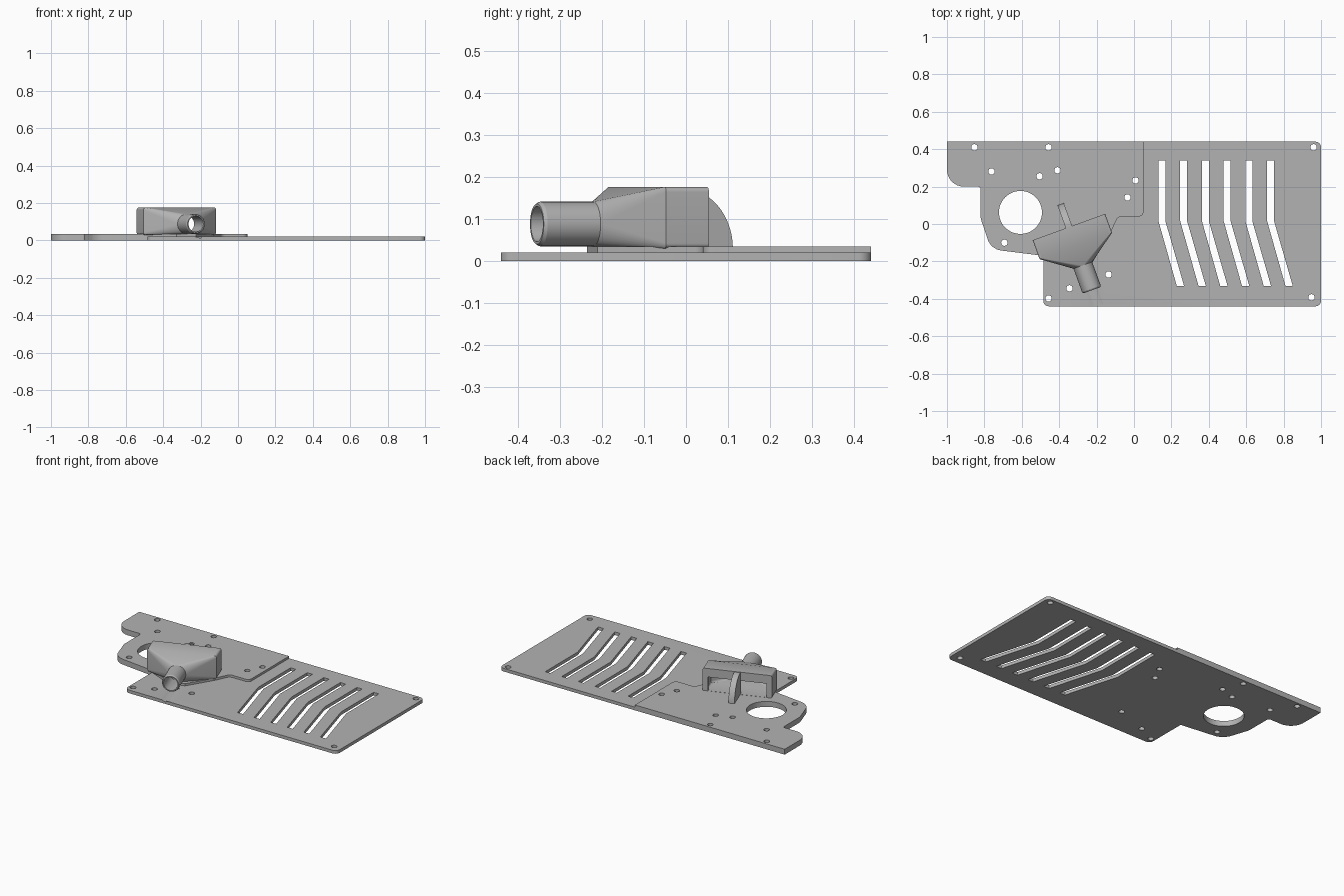
import bpy, bmesh
from math import sin, cos, pi, radians
from mathutils import Vector

if "Cube" in bpy.data.objects:
    bpy.data.objects.remove(bpy.data.objects["Cube"])

grey = bpy.data.materials.new("plain_grey")
grey.use_nodes = True
grey.diffuse_color = (0.45, 0.45, 0.45, 1)
grey.node_tree.nodes["Principled BSDF"].inputs["Base Color"].default_value = grey.diffuse_color


def make(name, bm):
    bmesh.ops.remove_doubles(bm, verts=bm.verts, dist=1e-5)
    bmesh.ops.recalc_face_normals(bm, faces=bm.faces)
    mesh = bpy.data.meshes.new(name)
    bm.to_mesh(mesh)
    bm.free()
    ob = bpy.data.objects.new(name, mesh)
    bpy.context.collection.objects.link(ob)
    mesh.materials.append(grey)
    return ob


def rounded(corners, steps=8):
    """Outline from (x, y, radius) corners, with arcs at the rounded ones."""
    out = []
    for i, (x, y, r) in enumerate(corners):
        p = Vector((x, y))
        if r == 0:
            out.append(p)
            continue
        a = (Vector(corners[i - 1][:2]) - p).normalized()
        b = (Vector(corners[(i + 1) % len(corners)][:2]) - p).normalized()
        half = a.angle(b) / 2
        centre = p + (a + b).normalized() * (r / sin(half))
        reach = r * cos(half) / sin(half)
        start, end = p + a * reach - centre, p + b * reach - centre
        for k in range(steps + 1):
            # Spread the points evenly by angle along the arc
            t, span = k / steps, pi - 2 * half
            out.append(centre + (start * sin((1 - t) * span) + end * sin(t * span)) / sin(span))
    return out


def extrude(bm, pts, z0, z1):
    face = bm.faces.new([bm.verts.new((x, y, z0)) for x, y in pts])
    new = bmesh.ops.extrude_face_region(bm, geom=[face])["geom"]
    bmesh.ops.translate(bm, vec=(0, 0, z1 - z0),
                        verts=[v for v in new if isinstance(v, bmesh.types.BMVert)])


def circle(x, y, r, n):
    return [(x + r * cos(2 * pi * k / n), y + r * sin(2 * pi * k / n)) for k in range(n)]


def smooth(ob, angle=30):
    bpy.ops.object.select_all(action='DESELECT')
    ob.select_set(True)
    bpy.context.view_layer.objects.active = ob
    bpy.ops.object.shade_smooth_by_angle(angle=radians(angle))


def cut(ob, cutter):
    mod = ob.modifiers.new("cut", 'BOOLEAN')
    mod.object = cutter
    mod.operation = 'DIFFERENCE'
    mod.solver = 'EXACT'
    bpy.context.view_layer.objects.active = ob
    bpy.ops.object.modifier_apply(modifier=mod.name)
    bpy.data.objects.remove(cutter)


# Mounting plate outline
THICK, THIN = 0.034, 0.02
bm = bmesh.new()
extrude(bm, rounded([(-1, .44, 0), (1, .44, .03), (1, -.44, .03), (-.485, -.44, .03),
                     (-.485, -.17, 0), (-.765, -.135, .09), (-.82, .03, .08), (-.82, .2, .015),
                     (-1, .2, .09)]), 0, THICK)
plate = make("mounting_plate", bm)

# Lowered area of the plate
bm = bmesh.new()
extrude(bm, rounded([(1.1, .5, 0), (.05, .5, 0), (.05, .04, .025), (-.085, .04, .03),
                     (-.125, -.045, 0), (-.225, -.21, 0), (-.33, -.235, 0),
                     (-.487, -.168, 0), (-.6, -.5, 0), (1.1, -.5, 0)]), THIN, .1)
cut(plate, make("step_cutter", bm))

# Large opening, screw holes and bent vent slots
bm = bmesh.new()
extrude(bm, circle(-.607, .062, .115, 48), -.1, .1)
for x, y in [(-.853, .41), (-.457, .41), (-.762, .281), (-.409, .287), (-.505, .255),
             (-.035, .142), (.008, .233), (-.693, -.1), (-.345, -.344), (-.457, -.398),
             (-.136, -.27), (.949, -.392), (.96, .41)]:
    extrude(bm, circle(x, y, .017, 20), -.1, .1)
for i in range(6):
    x = .131 + .1162 * i
    extrude(bm, [(x, .34), (x + .037, .34), (x + .037, .015), (x + .137, -.332),
                 (x + .098, -.332), (x, .015)], -.1, .1)
cut(plate, make("hole_cutter", bm))

# Shared placement of the angled duct
DUCT_AT, TURN, AXIS_Z = (-.348, -.016, 0), radians(20), .088


def place(ob):
    ob.location = DUCT_AT
    ob.rotation_euler = (0, 0, TURN)
    bpy.context.view_layer.update()
    return ob


# Shallow clearance groove below the nozzle
bm = bmesh.new()
extrude(bm, circle(0, 0, .075, 64), .27, .45)
for v in bm.verts:
    v.co = (v.co.x, -v.co.z, AXIS_Z + v.co.y)
cut(plate, place(make("groove_cutter", bm)))
smooth(plate)


# Hollow duct hood, lofted from a wide mouth to a round nozzle
def section(bm, dist, half, z0, z1, r, n=8):
    ring = []
    for q, (sx, z) in enumerate([(1, z1 - r), (-1, z1 - r), (-1, z0 + r), (1, z0 + r)]):
        for k in range(n + 1):
            a = (q + k / n) * pi / 2
            ring.append(bm.verts.new((sx * (half - r) + r * cos(a), -dist, z + r * sin(a))))
    return ring


def tube(bm, dist, r):
    return section(bm, dist, r, AXIS_Z - r, AXIS_Z + r, r)


bm = bmesh.new()
rings = [section(bm, 0, .206, .03, .176, .012), section(bm, .108, .206, .03, .176, .012),
         tube(bm, .218, .053), tube(bm, .352, .053), tube(bm, .36, .048),
         tube(bm, .36, .042), tube(bm, .218, .042),
         section(bm, .108, .185, .035, .155, .01), section(bm, .02, .185, .035, .155, .01),
         section(bm, .02, .175, .035, .122, .004), section(bm, 0, .175, .035, .122, .004)]
for i, ring in enumerate(rings):
    nxt = rings[(i + 1) % len(rings)]
    for k in range(len(ring)):
        j = (k + 1) % len(ring)
        bm.faces.new((ring[k], ring[j], nxt[j], nxt[k]))
bmesh.ops.dissolve_degenerate(bm, dist=1e-5, edges=bm.edges)
smooth(place(make("duct_hood", bm)), 25)

# Curved support fin behind the hood
bm = bmesh.new()
arc = [(.129 * cos(k * pi / 32), .03 + .143 * sin(k * pi / 32)) for k in range(17)]
extrude(bm, arc + [(-.015, .173), (-.015, .03)], -.018, .018)
for v in bm.verts:
    v.co = (v.co.z, v.co.x, v.co.y)
smooth(place(make("support_fin", bm)))
